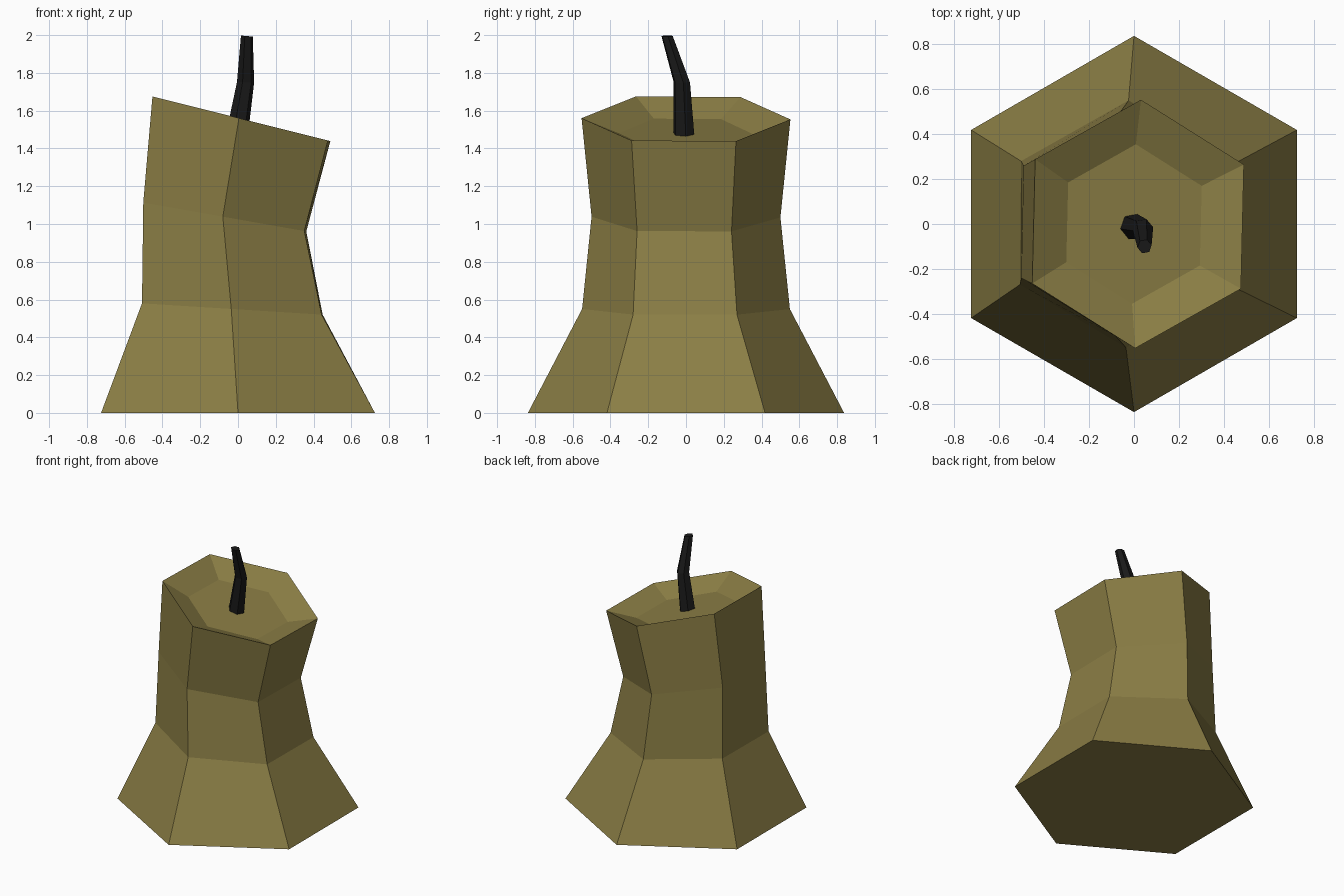
import bpy, bmesh
from math import radians, cos, sin, pi
from mathutils import Matrix, Vector

if "Cube" in bpy.data.objects:
    bpy.data.objects.remove(bpy.data.objects["Cube"])


def material(name, color):
    mat = bpy.data.materials.new(name)
    mat.diffuse_color = (*color, 1)
    mat.use_nodes = True
    mat.node_tree.nodes["Principled BSDF"].inputs["Base Color"].default_value = mat.diffuse_color
    return mat


def loft(name, rings, sides, start, mat):
    """Closed flat-faced tube; each ring is (centre, radius, tilt about y, twist) in degrees."""
    bm = bmesh.new()
    loops = []
    for centre, radius, tilt, twist in rings:
        m = (Matrix.Translation(centre) @ Matrix.Rotation(radians(tilt), 4, 'Y')
             @ Matrix.Rotation(radians(start + twist), 4, 'Z'))
        loops.append([bm.verts.new(m @ Vector((radius * cos(2 * pi * i / sides),
                                               radius * sin(2 * pi * i / sides), 0)))
                      for i in range(sides)])
    for a, b in zip(loops, loops[1:]):
        for i in range(sides):
            j = (i + 1) % sides
            bm.faces.new((a[i], a[j], b[j], b[i]))
    bm.faces.new(loops[0][::-1])
    bm.faces.new(loops[-1])
    mesh = bpy.data.meshes.new(name)
    bm.to_mesh(mesh)
    bm.free()
    mesh.materials.append(mat)
    obj = bpy.data.objects.new(name, mesh)
    bpy.context.collection.objects.link(obj)
    return obj


wax = material("wax", (0.26, 0.21, 0.06))
black = material("wick_black", (0.01, 0.01, 0.01))

# Bent wax body: flared foot, waist, slanted rim, sunken floor
loft("candle_body", [
    ((0, 0, 0), 0.837, 0, 0),
    ((-0.03, 0, 0.55), 0.55, 3.6, -0.6),
    ((-0.07, 0, 1.037), 0.5, 10, -1.2),
    ((0.018, 0, 1.557), 0.553, 14.1, -1.4),
    ((0.0, 0, 1.478), 0.355, 14.8, -1.4),
], 6, 90, wax)

# Crooked wick standing in the hollow
loft("wick", [
    ((-0.01, -0.01, 1.445), 0.06, 12, 0),
    ((0.04, -0.022, 1.75), 0.046, 3, 0),
    ((0.047, -0.1, 1.995), 0.032, 5, 0),
], 6, 70, black)
